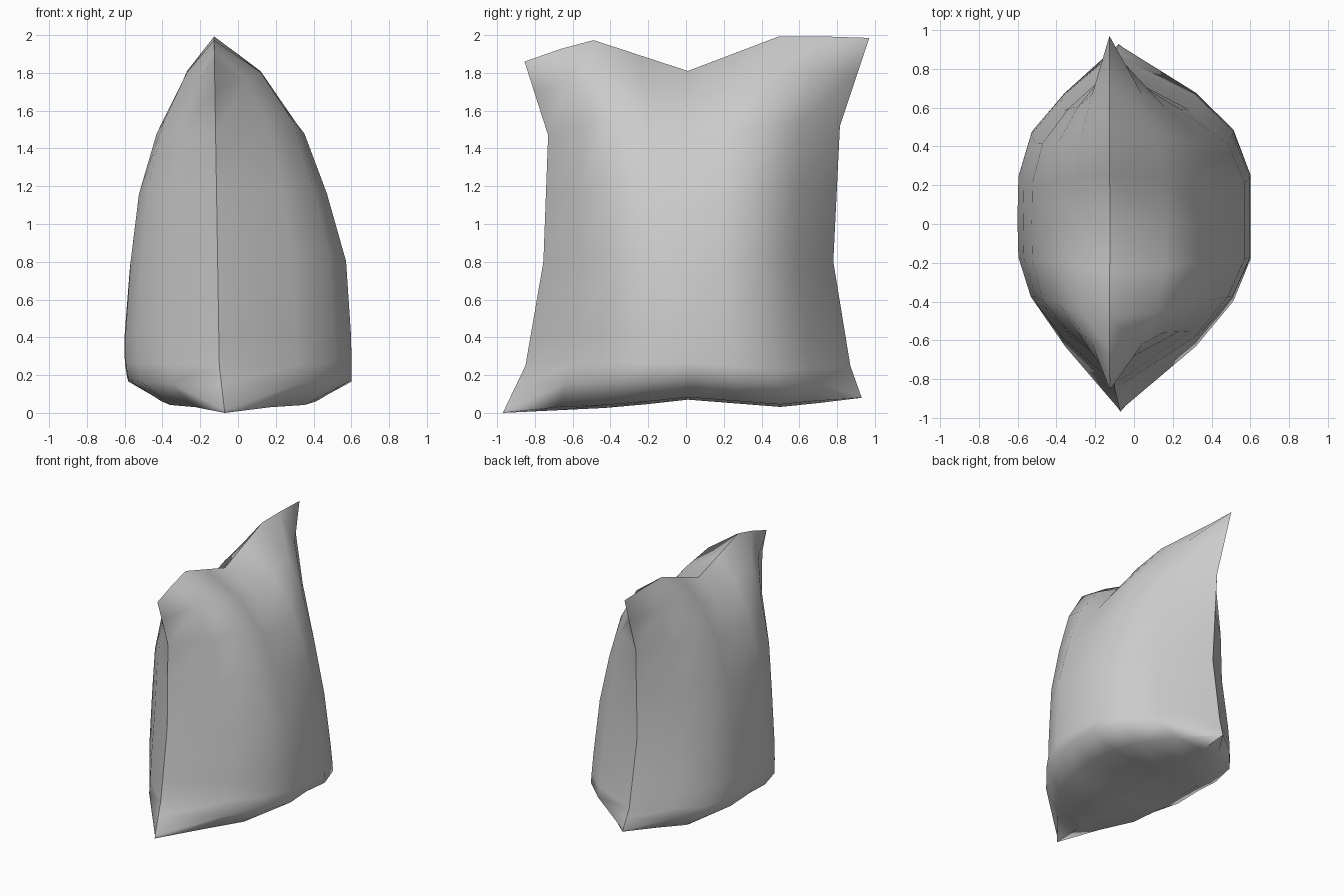
import bpy, bmesh

if "Cube" in bpy.data.objects:
    bpy.data.objects.remove(bpy.data.objects["Cube"])

# Seam outline in the side plane: (parameter, y, z)
LEFT = [(0, -.97, 0), (.12, -.85, .25), (.42, -.755, .8), (.8, -.73, 1.47), (1, -.855, 1.86)]
RIGHT = [(0, .93, .08), (.12, .87, .25), (.42, .78, .8), (.8, .815, 1.52), (1, .97, 1.985)]
BOTTOM = [(-1, -.97, 0), (-.4, -.35, .03), (0, .01, .07), (.5, .52, .03), (1, .93, .08)]
TOP = [(-1, -.855, 1.86), (-.5, -.51, 1.98), (0, .01, 1.81), (.5, .51, 2.0), (1, .97, 1.985)]

# Rows: (height fraction, bulge toward +x, bulge toward -x)
ROWS = [(0, 0, 0), (.008, .49, .33), (.07, .69, .495), (.12, .70, .50), (.2, .70, .50),
        (.42, .68, .465), (.62, .585, .415), (.8, .47, .315), (.92, .28, .17), (1, 0, 0)]
# Columns: (position across, share of the +x bulge, share of the -x bulge)
HALF = [(.24, 1, .99), (.48, .87, .86), (.72, .59, .54), (1, 0, 0)]
COLS = [(-u, a, b) for u, a, b in reversed(HALF)] + [(0, 1, 1)] + HALF


def along(line, t):
    for a, b in zip(line, line[1:]):
        if t <= b[0]:
            f = (t - a[0]) / (b[0] - a[0])
            return [a[k] + (b[k] - a[k]) * f for k in (1, 2)]
    return list(line[-1][1:])


def seam_plane(u, v):
    """Blend the four seam edges into one patch."""
    w = (u + 1) / 2
    l, r, b, t = along(LEFT, v), along(RIGHT, v), along(BOTTOM, u), along(TOP, u)
    p = []
    for k in (0, 1):
        corners = ((1 - w) * (1 - v) * LEFT[0][k + 1] + w * (1 - v) * RIGHT[0][k + 1]
                   + (1 - w) * v * LEFT[-1][k + 1] + w * v * RIGHT[-1][k + 1])
        p.append((1 - w) * l[k] + w * r[k] + (1 - v) * b[k] + v * t[k] - corners)
    return p


# Cushion: two bulged sheets that meet at the seam
bm = bmesh.new()
last_row, last_col = len(ROWS) - 2, len(COLS) - 2
for side in (1, -1):
    grid = []
    for v, thick_r, thick_l in ROWS:
        row = []
        for u, share_r, share_l in COLS:
            y, z = seam_plane(u, v)
            bulge = thick_r * share_r if side > 0 else -thick_l * share_l
            if abs(u) > .7 and v < .05:  # pinched bottom corners
                bulge *= .85
            x = -.095 - .016 * z + .025 * max(0, 1 - z / .25)
            row.append(bm.verts.new((x + bulge, y, z)))
        grid.append(row)
    for j in range(last_row + 1):
        for i in range(last_col + 1):
            q = [grid[j][i], grid[j][i + 1], grid[j + 1][i + 1], grid[j + 1][i]]
            edge_col = i in (0, last_col)
            if edge_col and j in (0, 1, last_row):
                # Split so that a ridge runs out into each corner
                k = 0 if (i == 0) == (j < 2) else 1
                parts = [[q[k], q[k + 1], q[k + 2]], [q[k], q[k + 2], q[(k + 3) % 4]]]
            else:
                parts = [q]
            for f in parts:
                bm.faces.new(f if side > 0 else f[::-1])

# Keep the seam crisp, everything else smooth
for f in bm.faces:
    f.smooth = True
for e in bm.edges:
    if e.is_boundary:
        e.smooth = False
bmesh.ops.remove_doubles(bm, verts=list(bm.verts), dist=.0005)
bmesh.ops.recalc_face_normals(bm, faces=list(bm.faces))

mesh = bpy.data.meshes.new("cushion")
bm.to_mesh(mesh)
bm.free()
bpy.context.collection.objects.link(bpy.data.objects.new("cushion", mesh))
